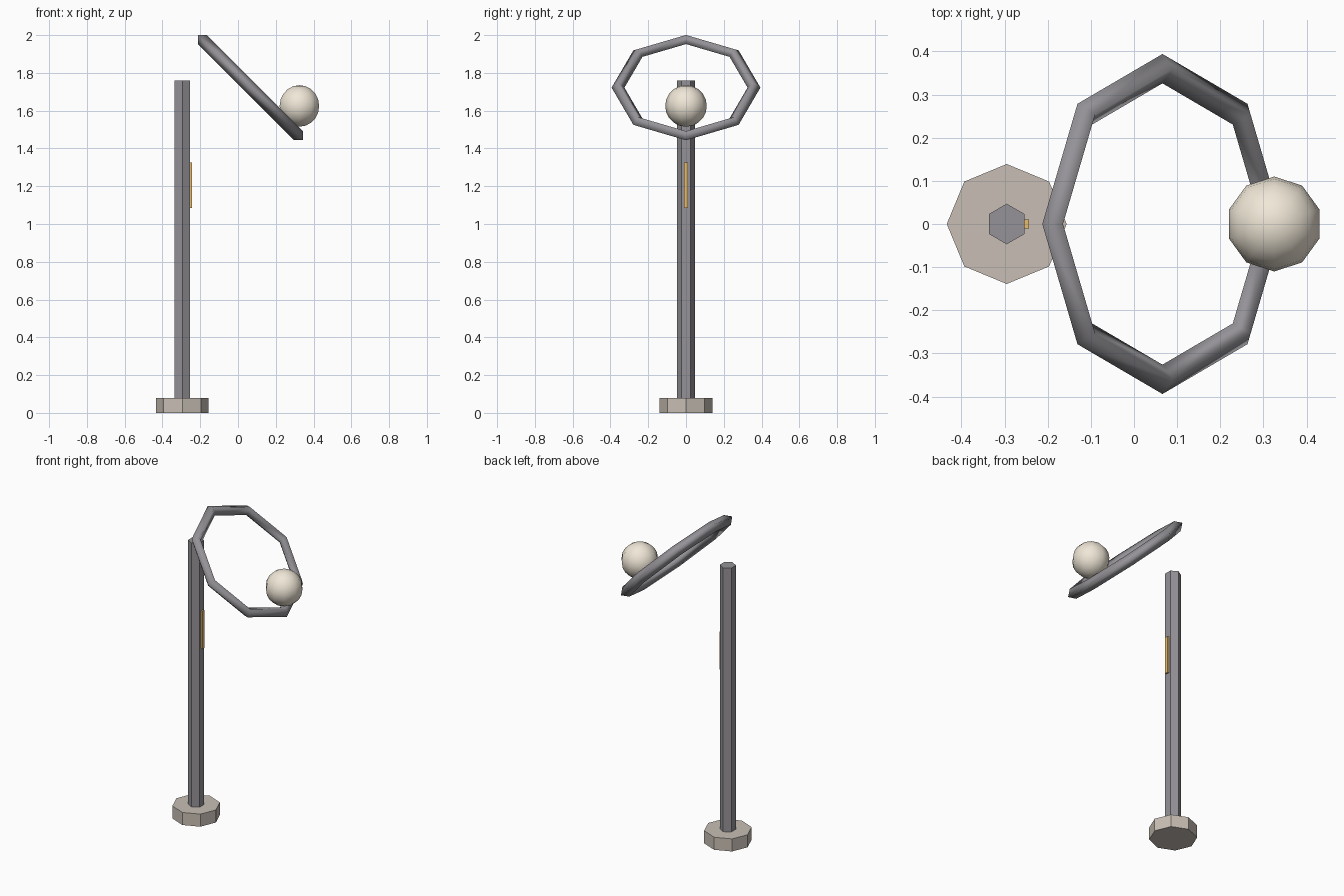
import bpy
from math import radians

if "Cube" in bpy.data.objects:
    bpy.data.objects.remove(bpy.data.objects["Cube"])

POLE_X = -0.295


def finish(name, color, smooth=False):
    ob = bpy.context.object
    ob.name = name
    mat = bpy.data.materials.new(name + "_paint")
    mat.diffuse_color = (*color, 1)
    mat.use_nodes = True
    mat.node_tree.nodes["Principled BSDF"].inputs["Base Color"].default_value = mat.diffuse_color
    ob.data.materials.append(mat)
    if smooth:
        bpy.ops.object.shade_smooth()
    return ob


def prism(name, sides, radius, z0, z1, color):
    # vertices point along +y
    bpy.ops.mesh.primitive_cylinder_add(vertices=sides, radius=radius, depth=z1 - z0,
                                        location=(POLE_X, 0, (z0 + z1) / 2))
    return finish(name, color)


STEEL = (0.30, 0.29, 0.31)

# Octagonal footing and hexagonal post
prism("base", 8, 0.139, 0.0, 0.08, (0.58, 0.52, 0.46))
prism("pole", 6, 0.047, 0.08, 1.76, STEEL)

# Thin amber strip on the post face
bpy.ops.mesh.primitive_cube_add(size=1, location=(-0.249, 0, 1.205))
bpy.context.object.scale = (0.012, 0.02, 0.24)
bpy.ops.object.transform_apply(location=False, rotation=False, scale=True)
finish("light_strip", (0.80, 0.50, 0.16))

# Tilted eight-sided ring with a diamond section
bpy.ops.mesh.primitive_torus_add(major_segments=8, minor_segments=4,
                                 major_radius=0.36, minor_radius=0.034,
                                 location=(0.066, 0, 1.722), rotation=(0, radians(45), 0))
finish("ring", STEEL, smooth=True)

# Globe resting on the low side of the ring
bpy.ops.mesh.primitive_uv_sphere_add(segments=10, ring_count=10, radius=0.11,
                                     location=(0.325, 0, 1.625))
finish("globe", (0.87, 0.80, 0.68), smooth=True)
